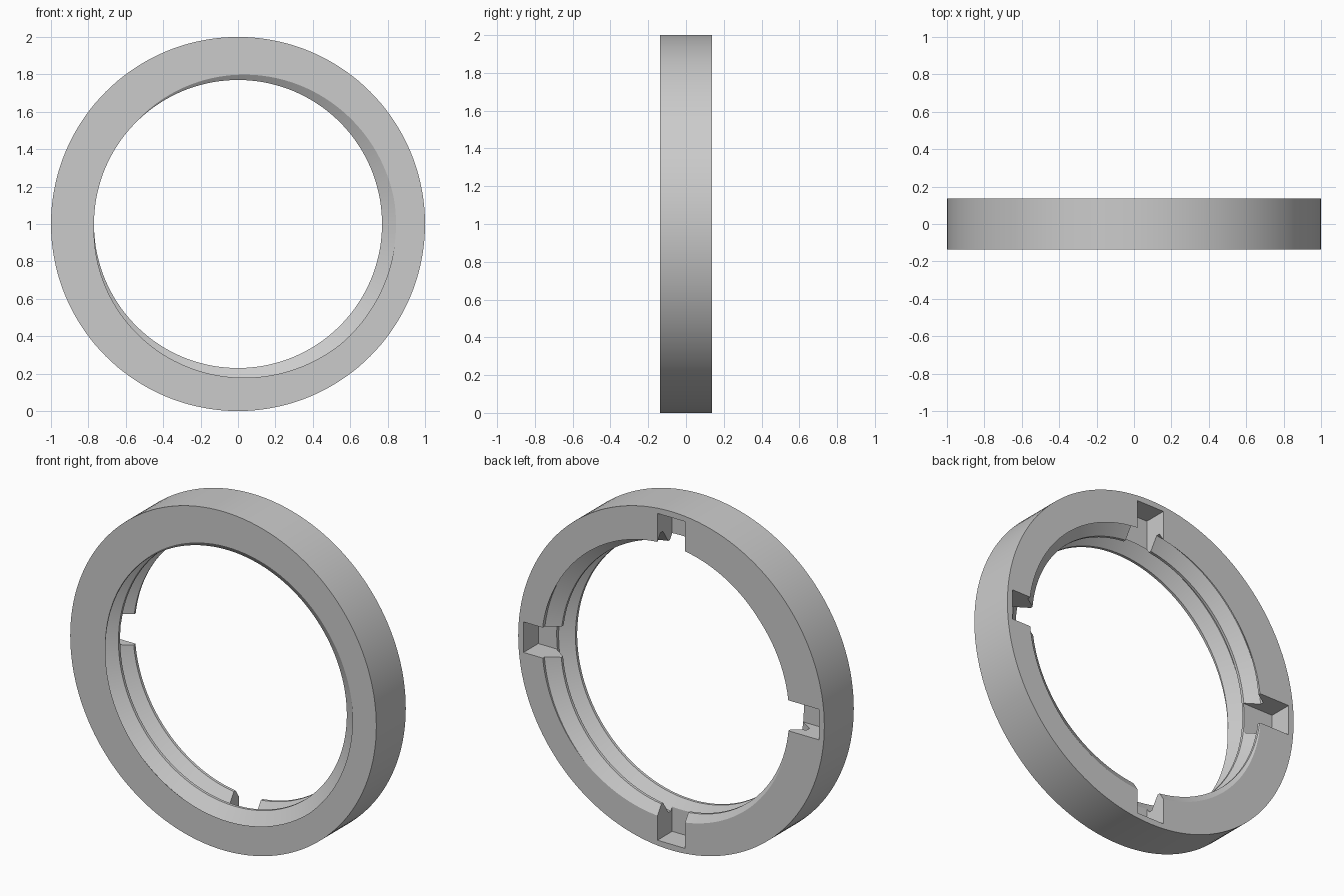
import bpy, bmesh, math
from mathutils import Matrix

if "Cube" in bpy.data.objects:
    bpy.data.objects.remove(bpy.data.objects["Cube"])

OUTER, CREST, ROOT = 1.0, 0.77, 0.845   # ring and thread radii
HALF = 0.1375                           # half the ring's depth
PITCH = HALF                            # two thread turns in the depth
SEGS = 144
START = math.radians(160)               # where the crest meets the front
# thread profile over one pitch: (fraction of pitch, radius)
PROFILE = [(-0.06, CREST), (0.06, CREST), (0.42, ROOT), (0.58, ROOT)]


def radius_at(y, crest_y):
    """Thread radius at depth y, for a crest centred on crest_y."""
    f = abs((y - crest_y) / PITCH % 1.0)
    d = min(f, 1 - f)
    k = min(max((d - 0.06) / 0.36, 0), 1)
    return CREST + (ROOT - CREST) * k


def thread_column(angle):
    """Outline of the ring's section at one angle, as 3D points."""
    crest_y = -HALF - PITCH * (angle - START) / math.tau
    pts = []
    for turn in range(-2, 6):
        for frac, r in PROFILE:
            y = crest_y + (turn + frac) * PITCH
            if abs(y) > HALF:           # trim the thread at the faces
                y = math.copysign(HALF, y)
                r = radius_at(y, crest_y)
            pts.append((r, y))
    pts += [(OUTER, HALF), (OUTER, -HALF)]
    return [(r * math.cos(angle), y, 1 + r * math.sin(angle)) for r, y in pts]


# grey material
grey = bpy.data.materials.new("light_grey")
grey.use_nodes = True
colour = (0.6, 0.6, 0.6, 1)
grey.diffuse_color = colour
grey.node_tree.nodes["Principled BSDF"].inputs["Base Color"].default_value = colour


def make_object(name, bm):
    mesh = bpy.data.meshes.new(name)
    bm.to_mesh(mesh)
    bm.free()
    mesh.materials.append(grey)
    obj = bpy.data.objects.new(name, mesh)
    bpy.context.collection.objects.link(obj)
    return obj


# threaded ring: sections joined round the axis
bm = bmesh.new()
cols = [[bm.verts.new(p) for p in thread_column(math.tau * i / SEGS)]
        for i in range(SEGS + 1)]
for a, b in zip(cols, cols[1:]):
    for j in range(len(a)):
        k = (j + 1) % len(a)
        bm.faces.new((a[j], a[k], b[k], b[j]))
bmesh.ops.remove_doubles(bm, verts=bm.verts, dist=0.0002)
bmesh.ops.dissolve_degenerate(bm, edges=bm.edges, dist=0.0001)
bmesh.ops.recalc_face_normals(bm, faces=bm.faces)
ring = make_object("threaded_ring", bm)

# four wrench slots in the back face
bm = bmesh.new()
for i in range(4):
    place = (Matrix.Translation((0, 0, 1))
             @ Matrix.Rotation(i * math.pi / 2, 4, 'Y')
             @ Matrix.Translation((0.78, 0.1, 0))
             @ Matrix.Diagonal((0.37, 0.2, 0.18, 1)))
    bmesh.ops.create_cube(bm, size=1, matrix=place)
slots = make_object("slot_cutter", bm)
slots.hide_render = True

bpy.ops.object.select_all(action='DESELECT')
bpy.context.view_layer.objects.active = ring
ring.select_set(True)
cut = ring.modifiers.new("slots", 'BOOLEAN')
cut.operation = 'DIFFERENCE'
cut.solver = 'EXACT'
cut.object = slots
bpy.ops.object.modifier_apply(modifier=cut.name)
bpy.data.objects.remove(slots)

bpy.ops.object.shade_smooth_by_angle(angle=math.radians(30))
